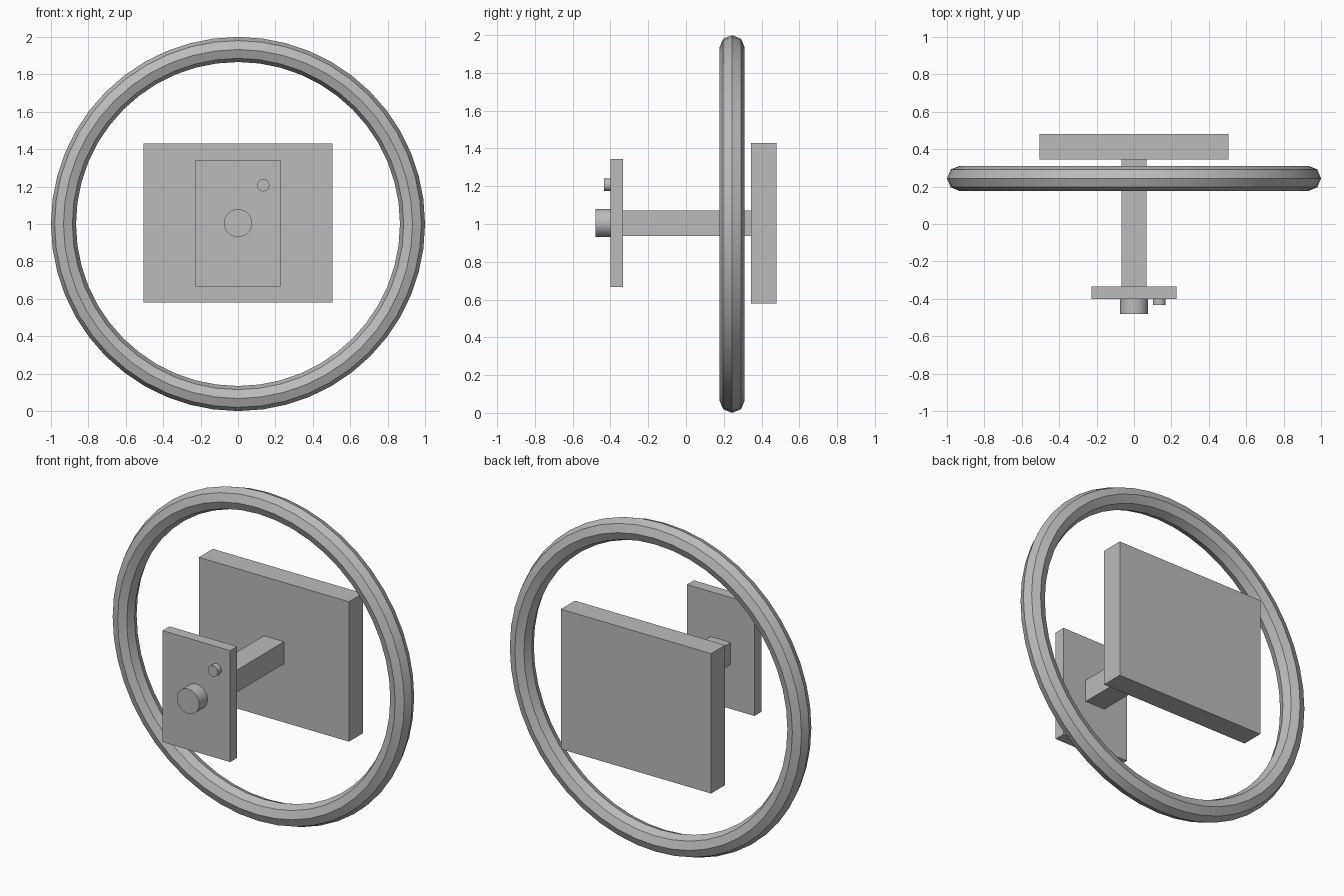
import bpy
from math import pi

cube = bpy.data.objects.get("Cube")
if cube:
    bpy.data.objects.remove(cube, do_unlink=True)

grey = bpy.data.materials.new("plain grey")
grey.use_nodes = True
grey.diffuse_color = (0.5, 0.5, 0.5, 1)
grey.node_tree.nodes["Principled BSDF"].inputs["Base Color"].default_value = (0.5, 0.5, 0.5, 1)


def finish(name, smooth=False):
    obj = bpy.context.object
    obj.name = name
    obj.data.materials.append(grey)
    bpy.ops.object.transform_apply(location=False, rotation=True, scale=True)
    if smooth:
        bpy.ops.object.shade_smooth_by_angle(angle=pi / 6)
    return obj


def box(name, width, height, z, front, back):
    bpy.ops.mesh.primitive_cube_add(size=1, location=(0, (front + back) / 2, z))
    bpy.context.object.scale = (width, back - front, height)
    finish(name)


def knob(name, radius, x, z, front, back):
    bpy.ops.mesh.primitive_cylinder_add(
        vertices=32, radius=radius, depth=back - front,
        location=(x, (front + back) / 2, z), rotation=(pi / 2, 0, 0))
    finish(name, smooth=True)


# Large ring with an eight-sided section
bpy.ops.mesh.primitive_torus_add(
    major_segments=48, minor_segments=8, major_radius=0.933, minor_radius=0.067,
    location=(0, 0.244, 1), rotation=(pi / 2, 0, 0))
finish("outer_ring", smooth=True)

# Plates joined by a square bar
box("back_board", 1.01, 0.85, 1.005, 0.345, 0.48)
box("connecting_bar", 0.135, 0.135, 1.003, -0.333, 0.345)
box("front_plate", 0.455, 0.677, 1.005, -0.4, -0.333)

# Round knobs on the front plate
knob("centre_knob", 0.075, 0, 1.005, -0.48, -0.4)
knob("small_button", 0.033, 0.135, 1.207, -0.434, -0.4)
